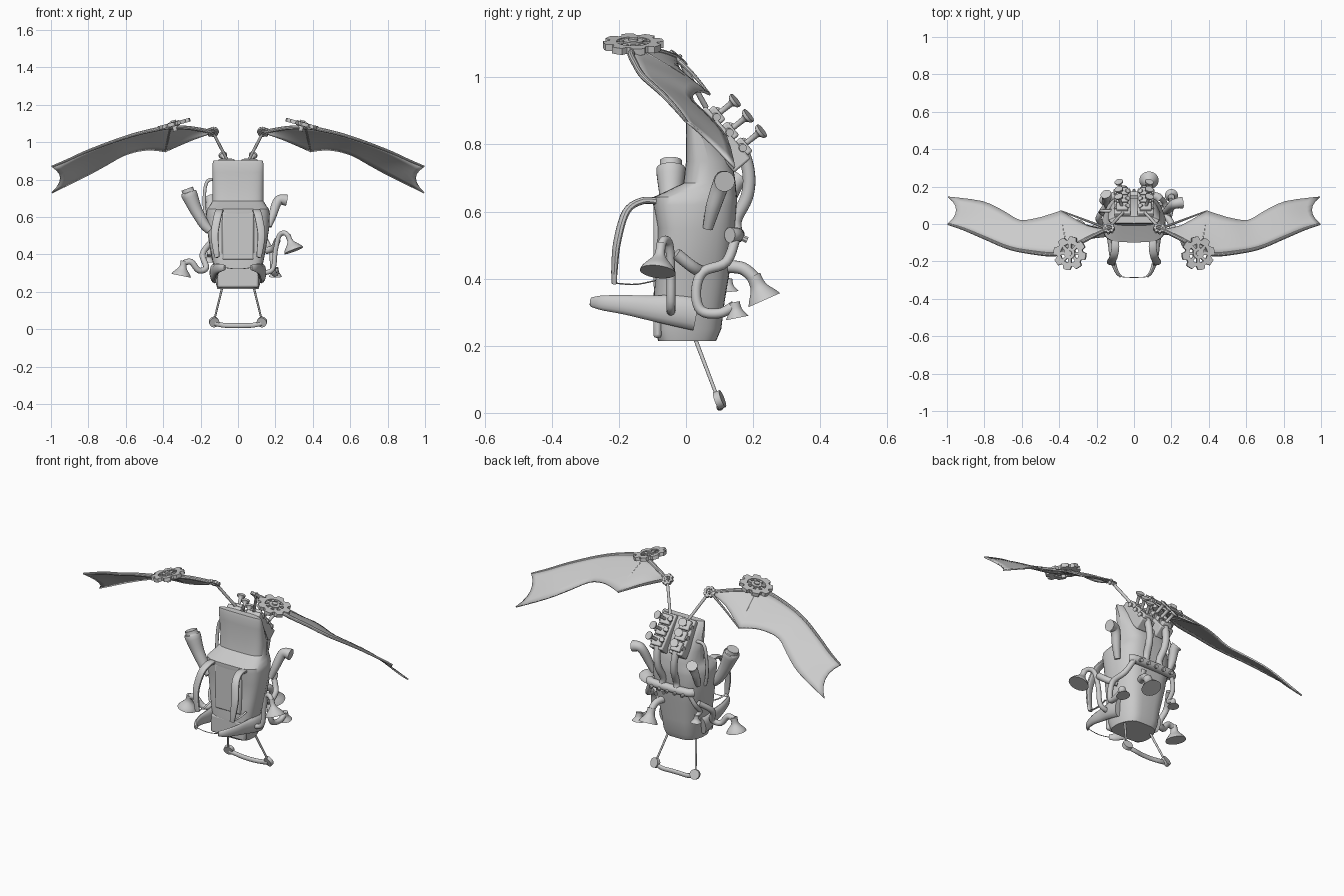
import bpy, bmesh, math
from mathutils import Vector, Matrix

if "Cube" in bpy.data.objects:
    bpy.data.objects.remove(bpy.data.objects["Cube"])

V = Vector


def finish(name, bm, mirror=False, solid=0, bevel=0):
    bmesh.ops.recalc_face_normals(bm, faces=bm.faces[:])
    me = bpy.data.meshes.new(name)
    bm.to_mesh(me)
    bm.free()
    ob = bpy.data.objects.new(name, me)
    bpy.context.collection.objects.link(ob)
    if solid:
        m = ob.modifiers.new("thickness", 'SOLIDIFY')
        m.thickness, m.offset = solid, 0
    if bevel:
        m = ob.modifiers.new("bevel", 'BEVEL')
        m.width, m.segments = bevel, 2
    if mirror:
        ob.modifiers.new("mirror", 'MIRROR')
    return ob


def skin(bm, rings):
    """Join equal-length rings of points and cap both ends."""
    vs = [[bm.verts.new(p) for p in r] for r in rings]
    n = len(vs[0])
    for a, b in zip(vs, vs[1:]):
        for i in range(n):
            bm.faces.new((a[i], a[(i + 1) % n], b[(i + 1) % n], b[i]))
    bm.faces.new(vs[0][::-1])
    bm.faces.new(vs[-1])


def spline(pts, steps):
    """Catmull-Rom through points of any dimension."""
    pts = [V(p) for p in pts]
    out = []
    for i in range(len(pts) - 1):
        a, b, c, d = pts[max(i - 1, 0)], pts[i], pts[i + 1], pts[min(i + 2, len(pts) - 1)]
        for s in range(steps):
            t = s / steps
            out.append(.5 * (2 * b + (c - a) * t + (2 * a - 5 * b + 4 * c - d) * t * t
                             + (3 * b - a - 3 * c + d) * t ** 3))
    return out + [pts[-1]]


def add_sweep(bm, pts, r, flat=(1, 1), n=14, steps=5, power=1.0):
    """Sweep an ellipse (or boxy section, power < 1) along a path; r is a number or a list."""
    r = r if isinstance(r, (list, tuple)) else [r] * len(pts)
    path = spline([(*p, q) for p, q in zip(pts, r)], steps)
    pos, rad = [V(p[:3]) for p in path], [p[3] for p in path]
    u, rings = V((1, 0, 0)), []
    for i, p in enumerate(pos):
        t = (pos[min(i + 1, len(pos) - 1)] - pos[max(i - 1, 0)]).normalized()
        if i == 0 and abs(t.x) > .9:
            u = V((0, 0, 1))
        u = (u - t * t.dot(u)).normalized()
        w = t.cross(u)
        ring = []
        for k in range(n):
            a = math.tau * (k + .5) / n
            c, s = math.cos(a), math.sin(a)
            c, s = math.copysign(abs(c) ** power, c), math.copysign(abs(s) ** power, s)
            ring.append(p + (u * c * flat[0] + w * s * flat[1]) * rad[i])
        rings.append(ring)
    skin(bm, rings)


def sweep(name, pts, r, mirror=False, **kw):
    bm = bmesh.new()
    add_sweep(bm, pts, r, **kw)
    return finish(name, bm, mirror)


def horn(name, path, axis, rim=.05, length=.075, r=.015):
    """Bent exhaust pipe ending in a flared trumpet bell."""
    bm = bmesh.new()
    end, axis = V(path[-1]), V(axis).normalized()
    add_sweep(bm, path, r)
    add_sweep(bm, [end - axis * .01, end + axis * length * .35, end + axis * length * .8, end + axis * length],
              [r * 1.15, r * 1.3, rim * .85, rim], n=20)
    return finish(name, bm)


def place(loc, normal):
    return Matrix.Translation(loc) @ V(normal).to_track_quat('Z', 'X').to_matrix().to_4x4()


def gear(name, loc, normal, r, teeth, h):
    """Toothed rim with spokes and a raised hub."""
    bm, n, m = bmesh.new(), teeth * 6, place(loc, normal)
    rows = []
    for rr, z in ((1, -h), (1, h), (.56, h), (.56, -h)):
        row = []
        for i in range(n):
            q = r * (rr if rr < 1 else (1 if i % 6 < 4 else .8))
            a = math.tau * i / n
            row.append(bm.verts.new((q * math.cos(a), q * math.sin(a), z)))
        rows.append(row)
    for j in range(4):
        a, b = rows[j], rows[(j + 1) % 4]
        for i in range(n):
            bm.faces.new((a[i], a[(i + 1) % n], b[(i + 1) % n], b[i]))
    for i in range(teeth):
        mm = Matrix.Rotation(math.tau * i / teeth, 4, 'Z') @ Matrix.Translation((r * .42, 0, 0)) \
            @ Matrix.Diagonal((r * .5, r * .18, h * 1.5, 1))
        bmesh.ops.create_cube(bm, size=1, matrix=mm)
    for rad, depth in ((.33, h * 2.6), (.16, h * 4)):
        bmesh.ops.create_cone(bm, cap_ends=True, segments=20, radius1=r * rad, radius2=r * rad, depth=depth)
    bm.transform(m)
    return finish(name, bm, mirror=True)


# pack body: boxy sections (z, half width, front y, back y), back narrower near the bottom
bm = bmesh.new()
rings = []
for z, hx, yf, yb in ((.215, .11, -.083, .09), (.25, .12, -.095, .105), (.33, .13, -.098, .115),
                      (.45, .153, -.09, .135), (.55, .168, -.085, .147), (.62, .17, -.098, .152),
                      (.643, .165, -.098, .152), (.66, .152, -.06, .15), (.685, .137, -.008, .148),
                      (.75, .137, 0, .138), (.84, .137, 0, .085), (.885, .136, 0, .055), (.902, .132, .004, .04)):
    ring = []
    for k in range(40):
        a = math.tau * k / 40
        c, s = (math.copysign(abs(f) ** .5, f) for f in (math.cos(a), math.sin(a)))
        ring.append((hx * c * (1 - .25 * max(s, 0)), (yf + yb) / 2 + (yb - yf) / 2 * s, z))
    rings.append(ring)
skin(bm, rings)
finish("pack_body", bm)

# back rest and lumbar pads
for name, z, hx, hz in (("back_pad", .5, .085, .13), ("lumbar_pad", .275, .11, .052)):
    bm = bmesh.new()
    bmesh.ops.create_cube(bm, size=1, matrix=Matrix.Translation((0, -.085, z)) @ Matrix.Diagonal((hx * 2, .025, hz * 2, 1)))
    finish(name, bm, bevel=.01)

# shoulder straps, tightening straps, hip arms, thin waist belt
sweep("shoulder_strap", [(.10, -.08, .63), (.10, -.13, .632), (.11, -.178, .60), (.125, -.205, .51), (.118, -.213, .43),
                         (.112, -.214, .385)], [.02, .021, .021, .02, .017, .013], mirror=True, flat=(1, .5), power=.6)
sweep("strap_tail", [(.112, -.214, .387), (.112, -.15, .383), (.115, -.09, .395)], .004, mirror=True, flat=(1.6, .5))
sweep("hip_arm", [(.125, .03, .295), (.128, -.03, .305), (.122, -.10, .312), (.115, -.18, .322), (.095, -.25, .328),
                  (.07, -.282, .33)], [.05, .047, .038, .029, .022, .014], mirror=True, flat=(.5, 1))
sweep("waist_belt", [(-.07, -.282, .33), (-.035, -.285, .325), (0, -.286, .323), (.035, -.285, .325), (.07, -.282, .33)],
      .002, n=8)

# tail bar under the pack
sweep("tail_rod", [(.08, .02, .24), (.132, .10, .03)], [.006, .005], mirror=True)
sweep("tail_bar", [(-.125, .1, .032), (-.08, .105, .022), (-.03, .1, .02), (.03, .1, .02), (.08, .105, .022), (.125, .1, .032)],
      .013, flat=(1, .7))
bm = bmesh.new()
bmesh.ops.create_cone(bm, cap_ends=True, segments=24, radius1=.027, radius2=.027, depth=.02,
                      matrix=place((.128, .1, .039), (.2, .93, .36)))
finish("tail_disc", bm, mirror=True)

# two engine banks on the sloped back, three valves each
n, d = V((0, .76, .65)), V((0, .65, -.76))
bm = bmesh.new()
m = Matrix((V((1, 0, 0)), d, n)).transposed().to_4x4()
for k in range(3):
    c = V((.062, .088, .885)) + d * .062 * k - n * .008
    bmesh.ops.create_cube(bm, size=1, matrix=Matrix.Translation(c) @ m @ Matrix.Diagonal((.062, .055, .05, 1)))
c = V((.062, .088, .885)) + d * .062 - n * .035
bmesh.ops.create_cube(bm, size=1, matrix=Matrix.Translation(c) @ m @ Matrix.Diagonal((.085, .205, .065, 1)))
finish("engine_bank", bm, mirror=True, bevel=.006)
bm = bmesh.new()
for k in range(3):
    b = V((.062, .088, .885)) + d * .06 * k
    ax = (n + V((.25, 0, -.05))).normalized()
    add_sweep(bm, [b, b + ax * .058, b + ax * .07, b + ax * .08], [.009, .009, .021, .023], steps=2)
    e = b + V((.03, 0, -.004))
    add_sweep(bm, [e, e + V((.014, .004, 0))], [.014, .012], n=10, steps=1)
    add_sweep(bm, [b + V((-.02, 0, 0)), b + V((-.03, .012, .018))], .013, n=10, steps=2)
finish("engine_valves", bm, mirror=True)

# down pipes, manifold with bolts
sweep("down_pipe", [(.07, .15, .80), (.06, .175, .765), (.055, .188, .70), (.05, .18, .64), (.042, .148, .575),
                    (.05, .152, .53)], .019, mirror=True)
bm = bmesh.new()
add_sweep(bm, [(-.14, .13, .53), (-.1, .15, .53), (.1, .15, .53), (.14, .13, .53)], .023)
for k in range(5):
    x = -.1 + .05 * k
    add_sweep(bm, [(x, .16, .525), (x, .183, .515)], .01, n=8, steps=1)
finish("manifold", bm)

# trumpet exhausts
horn("rear_horn", [(.05, .13, .50), (.05, .10, .43), (.06, .12, .436), (.075, .17, .43), (.08, .205, .40)],
     (.0, .4, -.9), .052, .07, .019)
horn("right_rear_horn", [(.12, .15, .53), (.16, .12, .45), (.18, .05, .42), (.185, .03, .36), (.19, .045, .305),
                         (.2, .10, .297), (.2, .145, .32)], (0, .2, -1), .035, .038)
horn("right_front_horn", [(.12, -.045, .30), (.185, -.045, .32), (.20, -.045, .42), (.22, -.05, .50), (.25, -.065, .515),
                          (.27, -.075, .495)], (.3, -.1, -.8), .054, .08, .013)
sweep("right_link_pipe", [(.15, .05, .42), (.19, .02, .435), (.21, -.03, .475)], .018)
horn("left_rear_horn", [(-.12, .15, .53), (-.15, .13, .46), (-.155, .09, .41), (-.155, .11, .40), (-.155, .125, .39)],
     (0, .1, -1), .03, .03, .012)
horn("left_front_horn", [(-.15, .1, .46), (-.19, .03, .40), (-.17, .0, .33), (-.21, -.02, .315), (-.25, -.03, .36),
                         (-.29, -.03, .355)], (-.2, 0, -1), .054, .07, .016)

# side canister, capped elbow pipes, small left pipe
sweep("side_canister", [(-.15, -.045, .53), (-.18, -.045, .56), (-.215, -.045, .62), (-.235, -.045, .66), (-.262, -.045, .725),
                        (-.265, -.045, .733), (-.272, -.045, .752)], [.025, .028, .032, .036, .044, .034, .033], n=20, steps=3)
sweep("elbow_pipe", [(.165, .065, .55), (.185, .08, .61), (.205, .10, .67), (.225, .11, .693), (.26, .115, .69)],
      [.015, .022, .025, .027, .031])
sweep("left_back_elbow", [(-.14, .09, .56), (-.15, .12, .62), (-.145, .145, .68), (-.15, .16, .70)], [.015, .02, .025, .03])
sweep("left_pipe", [(-.12, .07, .80), (-.16, .07, .795), (-.178, .07, .74), (-.178, .06, .63), (-.16, .05, .55)], .009)

# wings: leading and trailing edge stations
lead = [(.14, -.025, 1.055), (.25, -.08, 1.075), (.36, -.14, 1.08), (.43, -.163, 1.07), (.55, -.152, 1.042),
        (.67, -.128, 1.003), (.81, -.07, .95), (.91, -.028, .905), (.995, 0, .87)]
trail = [(.15, -.03, 1.045), (.25, -.01, 1.01), (.39, .07, .95), (.45, .05, .958), (.52, .03, .955),
         (.61, .02, .93), (.70, .07, .88), (.81, .12, .82), (.995, .145, .73)]
notch = [0, 0, 0, 0, 0, 0, 0, -.01, -.045]
# the trailing edge keeps its sharp points: splined from corner to corner
edge = spline(trail[:3], 3) + spline(trail[2:], 3)[1:]
bm = bmesh.new()
grid = []
for a, b, q in zip(spline(lead, 3), edge, spline([(v, 0) for v in notch], 3)):
    row = []
    for j in range(7):
        t = j / 6
        bow = 4 * t * (1 - t)
        row.append(bm.verts.new(a.lerp(b, t) + V((q[0] * bow, 0, .006 * bow))))
    grid.append(row)
for a, b in zip(grid, grid[1:]):
    for j in range(6):
        bm.faces.new((a[j], a[j + 1], b[j + 1], b[j]))
finish("wing_membrane", bm, mirror=True, solid=.008)
sweep("wing_leading_edge", lead, [.011, .011, .012, .011, .01, .009, .008, .007, .005], mirror=True, n=10)
for i, (a, b) in enumerate(((lead[2], trail[2]), (lead[0], trail[2]))):
    a, b = V(a), V(b)
    sweep("wing_rib_%d" % (i + 1), [a, a.lerp(b, .5) + V((0, 0, .005)), b], [.008, .006, .004], mirror=True, n=8)

# wing posts and drive gears
sweep("wing_post", [(.06, .06, .91), (.135, -.02, 1.055)], .008, mirror=True)
gear("shoulder_gear", (.135, -.025, 1.055), (.1, .66, .74), .033, 8, .008)
gear("wing_gear", (.342, -.157, 1.098), (.26, 0, .97), .09, 8, .01)
sweep("gear_axle", [(.335, -.157, 1.06), (.346, -.157, 1.115)], .012, mirror=True)

# smooth shading with crisp edges
for ob in bpy.data.objects:
    ob.select_set(True)
    bpy.context.view_layer.objects.active = ob
bpy.ops.object.shade_smooth_by_angle(angle=math.radians(35))
